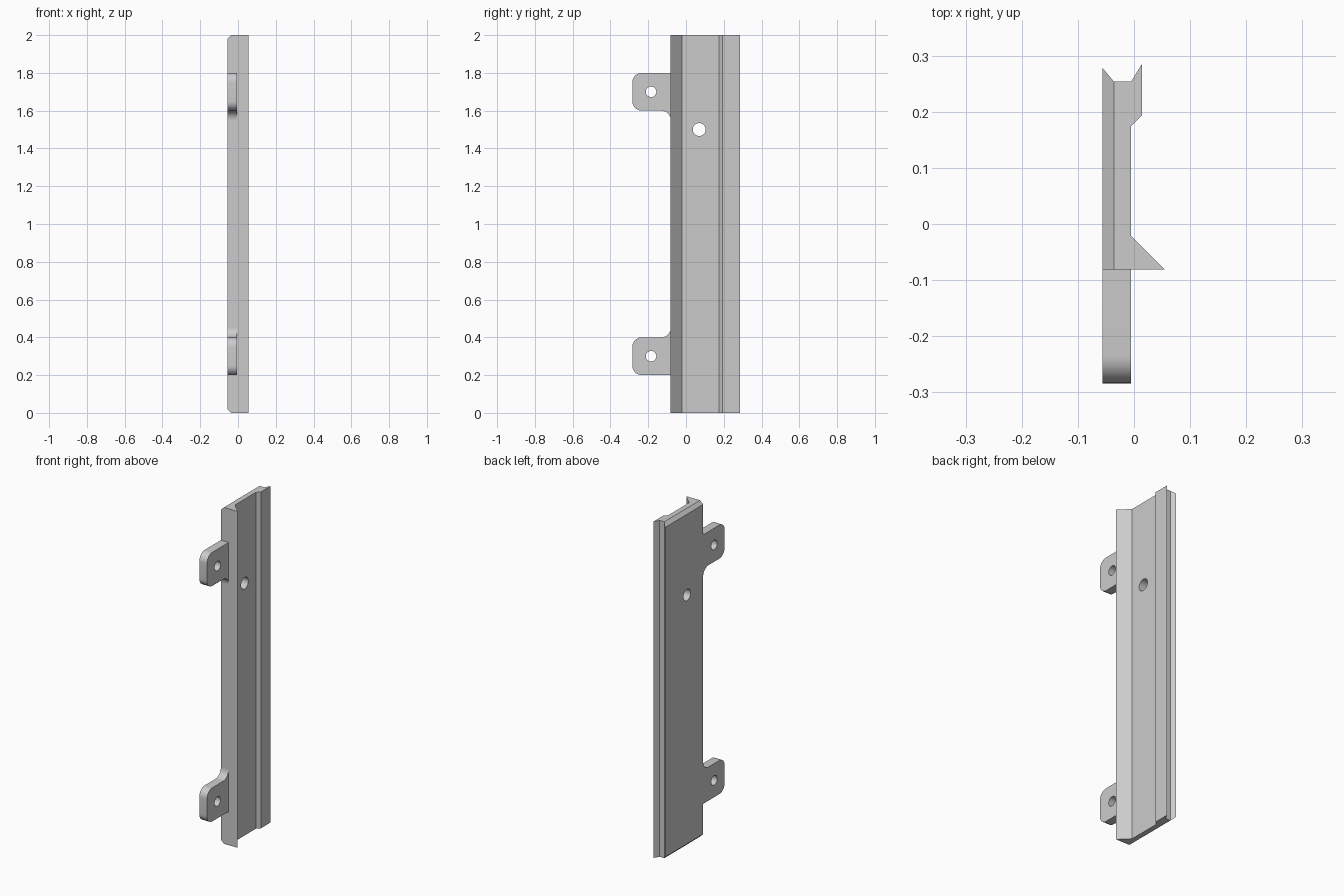
import bpy, bmesh
from math import sin, cos, pi, radians

if "Cube" in bpy.data.objects:
    bpy.data.objects.remove(bpy.data.objects["Cube"])

BACK_X, WEB_X, FRONT_Y = -0.056, -0.005, -0.081
CHAMFER, HEIGHT = 0.02, 2.0

grey = bpy.data.materials.new("plain grey")
grey.use_nodes = True
colour = (0.6, 0.6, 0.6, 1)
grey.diffuse_color = colour
grey.node_tree.nodes["Principled BSDF"].inputs["Base Color"].default_value = colour


def make_object(name, bm):
    bmesh.ops.recalc_face_normals(bm, faces=bm.faces)
    mesh = bpy.data.meshes.new(name)
    bm.to_mesh(mesh)
    bm.free()
    obj = bpy.data.objects.new(name, mesh)
    bpy.context.collection.objects.link(obj)
    mesh.materials.append(grey)
    return obj


def plate(name, outline, x0, x1):
    """Extrude a (y, z) outline along x."""
    bm = bmesh.new()
    face = bm.faces.new([bm.verts.new((x0, y, z)) for y, z in outline])
    new = bmesh.ops.extrude_face_region(bm, geom=[face])["geom"]
    moved = [v for v in new if isinstance(v, bmesh.types.BMVert)]
    bmesh.ops.translate(bm, verts=moved, vec=(x1 - x0, 0, 0))
    return make_object(name, bm)


def arc(cy, cz, r, a0, a1, steps=10):
    angles = [radians(a0 + (a1 - a0) * i / steps) for i in range(steps + 1)]
    return [(cy + r * cos(a), cz + r * sin(a)) for a in angles]


def drill(obj, y, z, r):
    """Cut a round hole through the part along x."""
    cutter = plate("hole_cutter", arc(y, z, r, 0, 351, 39), -0.2, 0.2)
    cutter.hide_render = True
    mod = obj.modifiers.new("hole", 'BOOLEAN')
    mod.operation = 'DIFFERENCE'
    mod.solver = 'EXACT'
    mod.object = cutter
    bpy.ops.object.select_all(action='DESELECT')
    obj.select_set(True)
    bpy.context.view_layer.objects.active = obj
    bpy.ops.object.modifier_apply(modifier=mod.name)
    bpy.data.objects.remove(cutter)
    bpy.ops.object.shade_smooth_by_angle(angle=radians(30))


# Rail: constant section with its two back corners pulled in to form end chamfers
profile = [(BACK_X, FRONT_Y), (BACK_X + CHAMFER, FRONT_Y), (0.055, FRONT_Y),
           (WEB_X, -0.021), (WEB_X, 0.175), (0.014, 0.194), (0.014, 0.285),
           (WEB_X, 0.254), (BACK_X + CHAMFER, 0.254), (BACK_X, 0.278)]
bm = bmesh.new()
rings = []
for end, inward in ((0, 1), (HEIGHT, -1)):
    ring = [bm.verts.new((x, y, end + (inward * CHAMFER if x == BACK_X else 0)))
            for x, y in profile]
    bm.faces.new(ring[1:-1])
    bm.faces.new([ring[0], ring[1], ring[-2], ring[-1]])
    rings.append(ring)
low, high = rings
for i in range(len(profile)):
    j = (i + 1) % len(profile)
    bm.faces.new([low[i], low[j], high[j], high[i]])
rail = make_object("rail", bm)
drill(rail, 0.07, 1.5, 0.034)

# Mounting tabs: rounded outer corners, one fillet into the rail, mirrored in height
R, HALF, TIP_Y = 0.05, 0.1, -0.284
outline = [(FRONT_Y, HALF)]
outline += arc(TIP_Y + R, HALF - R, R, 90, 180)
outline += arc(TIP_Y + R, R - HALF, R, 180, 270)
outline += arc(FRONT_Y - R, -HALF - R, R, 90, 0)
for name, centre, side in (("upper_tab", 1.7, 1), ("lower_tab", 0.3, -1)):
    tab = plate(name, [(y, centre + side * v) for y, v in outline], BACK_X, WEB_X)
    drill(tab, -0.185, centre, 0.028)
